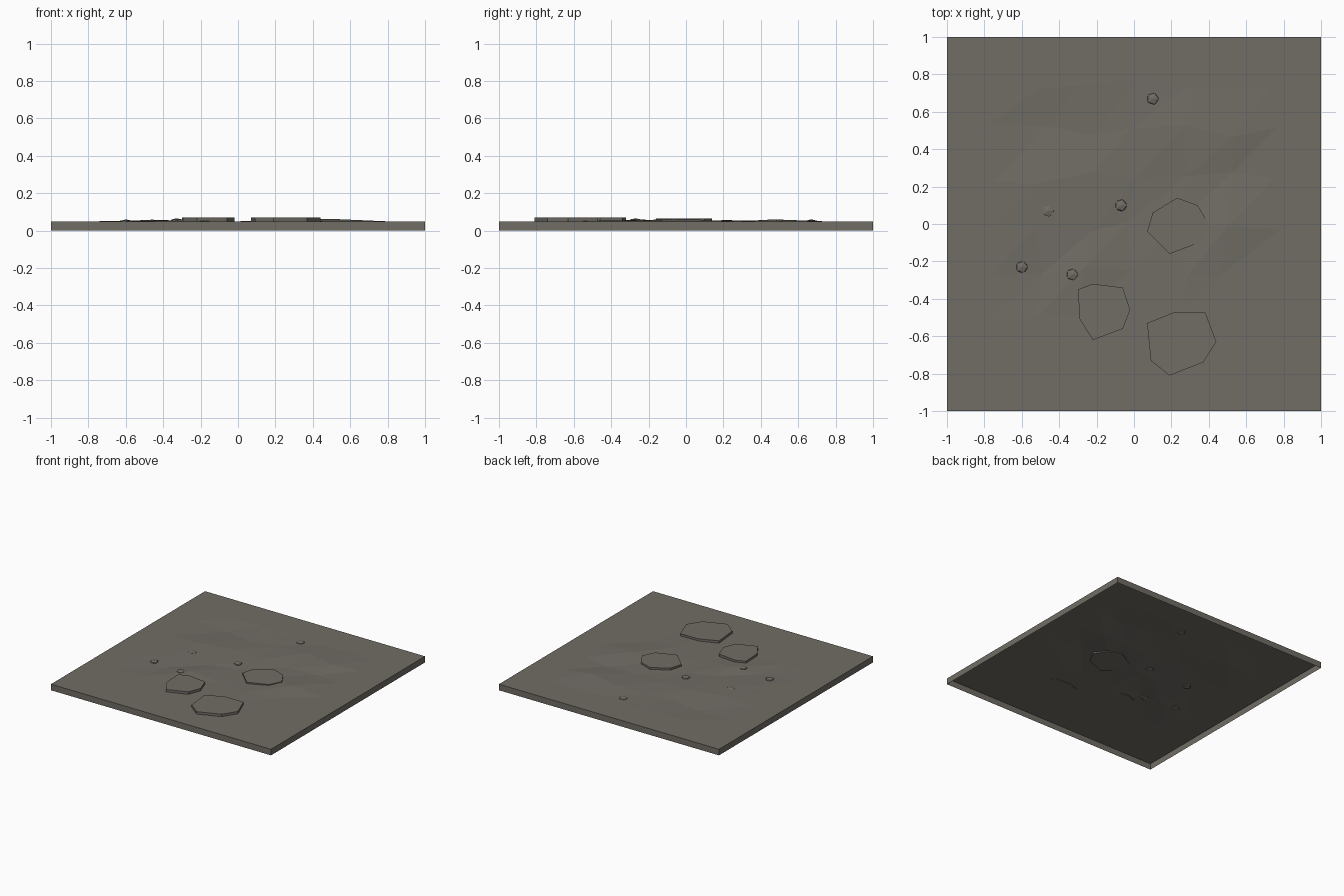
import bpy, bmesh, random
from mathutils import Vector

random.seed(4)
if "Cube" in bpy.data.objects:
    bpy.data.objects.remove(bpy.data.objects["Cube"])

TOP = 0.05


def make_material(name, color):
    mat = bpy.data.materials.new(name)
    mat.use_nodes = True
    mat.diffuse_color = color
    mat.node_tree.nodes["Principled BSDF"].inputs["Base Color"].default_value = color
    return mat


stone = make_material("warm grey stone", (0.165, 0.153, 0.132, 1))


def finish(name, bm):
    mesh = bpy.data.meshes.new(name)
    bm.to_mesh(mesh)
    bm.free()
    mesh.materials.append(stone)
    obj = bpy.data.objects.new(name, mesh)
    bpy.context.collection.objects.link(obj)
    return obj


# Ground: faceted sheet with a flat rim, open underneath
RELIEF = [  # thousandths above the rim, from back to front
    (-9, -4, -2, 8, 10),
    (6, 5, -1, -2, -4),
    (2, -2, -6, 2, 13),
    (-6, 9, -1, 5, 1),
    (-1, 1, 0, 3, 0),
]
bm = bmesh.new()
grid = []
for j in range(9):
    row = []
    for i in range(9):
        x, y, z = -1 + i / 4, 1 - j / 4, TOP
        if 0 < i < 8 and 0 < j < 8:
            x += random.uniform(-0.04, 0.04)
            y += random.uniform(-0.04, 0.04)
        if 2 <= i <= 6 and 2 <= j <= 6:
            z += RELIEF[j - 2][i - 2] / 1000
        row.append(bm.verts.new((x, y, z)))
    grid.append(row)
for j in range(8):
    for i in range(8):
        a, b = grid[j][i], grid[j][i + 1]
        c, d = grid[j + 1][i + 1], grid[j + 1][i]
        bm.faces.new((a, d, b))
        bm.faces.new((d, c, b))

# Side walls: the rim extruded down to the floor
rim = [e for e in bm.edges if e.is_boundary]
skirt = bmesh.ops.extrude_edge_only(bm, edges=rim)["geom"]
for v in skirt:
    if isinstance(v, bmesh.types.BMVert):
        v.co.z = 0
bmesh.ops.recalc_face_normals(bm, faces=bm.faces)
if grid[4][4].normal.z < 0:
    bmesh.ops.reverse_faces(bm, faces=bm.faces)
finish("ground_tile", bm)


# Paving slabs: thin irregular seven-sided stones
def slab(name, outline, low, high):
    bm = bmesh.new()
    face = bm.faces.new([bm.verts.new((x, y, low)) for x, y in outline])
    top = bmesh.ops.extrude_face_region(bm, geom=[face], use_keep_orig=False)["geom"]
    for v in top:
        if isinstance(v, bmesh.types.BMVert):
            v.co.z = high
    bmesh.ops.recalc_face_normals(bm, faces=bm.faces)
    for f in bm.faces:
        if abs(f.normal.z) > 0.9 and f.normal.z < 0:
            bmesh.ops.reverse_faces(bm, faces=bm.faces)
            break
    finish(name, bm)


slab("left_slab", [(-0.30, -0.35), (-0.22, -0.32), (-0.06, -0.34), (-0.02, -0.46),
                   (-0.06, -0.56), (-0.22, -0.62), (-0.29, -0.51)], TOP, 0.07)
slab("front_slab", [(0.07, -0.53), (0.22, -0.47), (0.38, -0.47), (0.44, -0.63),
                    (0.37, -0.74), (0.19, -0.81), (0.09, -0.73)], TOP, 0.07)
slab("middle_slab", [(0.07, -0.04), (0.10, 0.06), (0.23, 0.14), (0.34, 0.10),
                     (0.40, 0.00), (0.35, -0.10), (0.19, -0.16)], 0.045, 0.064)

# Pebbles: small squashed faceted stones
for n, (x, y) in enumerate([(0.10, 0.67), (-0.46, 0.07), (-0.07, 0.10),
                            (-0.60, -0.23), (-0.33, -0.27)]):
    bm = bmesh.new()
    bmesh.ops.create_icosphere(bm, subdivisions=1, radius=0.035)
    bmesh.ops.scale(bm, vec=(1, 1, 0.35), verts=bm.verts)
    base = TOP + (0.004 if n == 4 else -0.002)
    bmesh.ops.translate(bm, vec=Vector((x, y, base)), verts=bm.verts)
    finish("pebble_%d" % (n + 1), bm)
